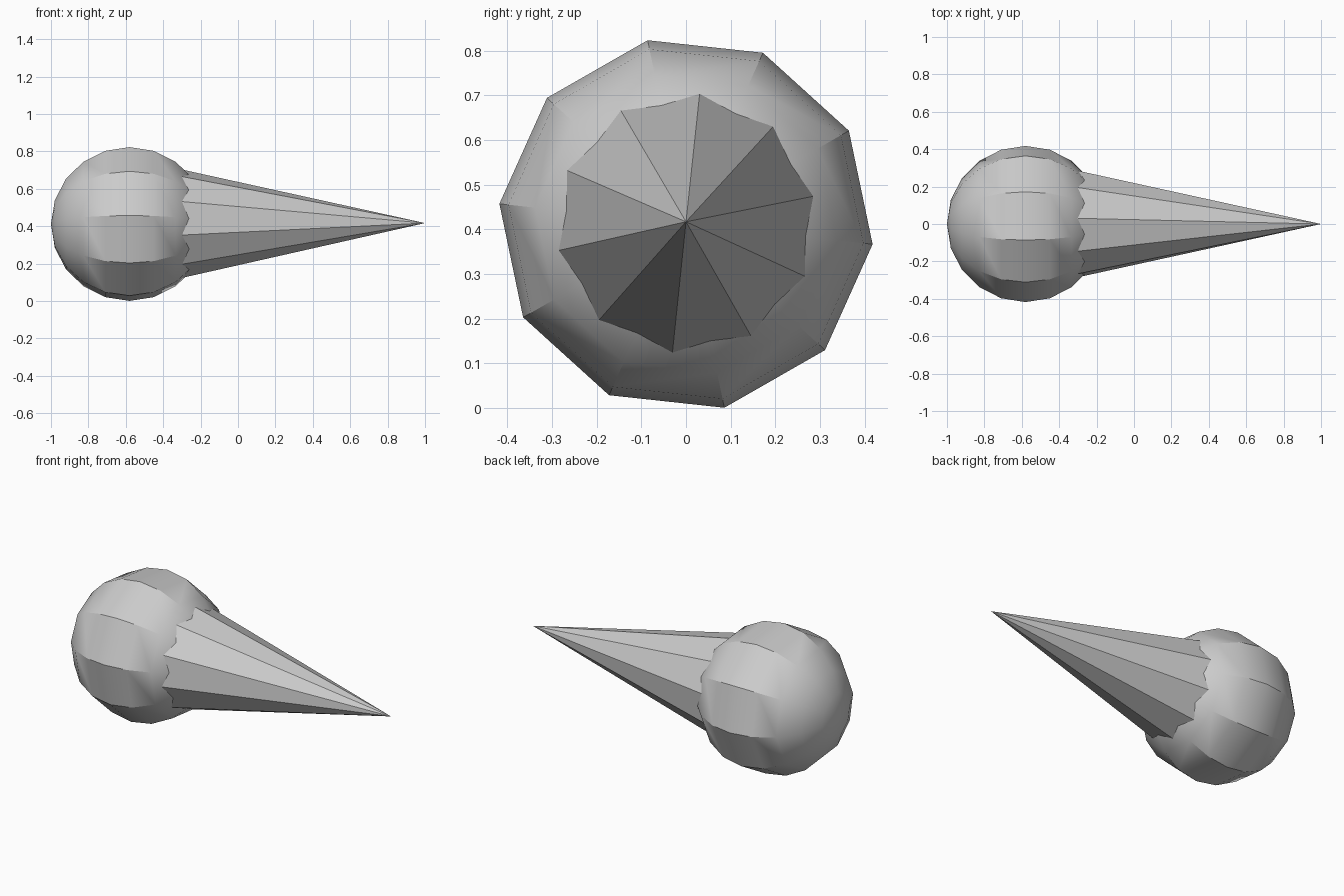
import bpy
import bmesh
import math

ball = bpy.data.objects.get("Cube")
if ball:
    bpy.data.objects.remove(ball, do_unlink=True)

SIDES = 10
CENTRE_Z = 0.412
BALL_X, BALL_R = -0.58, 0.42

grey = bpy.data.materials.new("grey")
grey.use_nodes = True
GREY = (0.6, 0.6, 0.6, 1.0)
grey.diffuse_color = GREY
grey.node_tree.nodes["Principled BSDF"].inputs["Base Color"].default_value = GREY


def lathe_x(name, profile, start_deg):
    """Turn (x, radius, z shift) points around the x axis; radius 0 makes a pole."""
    bm = bmesh.new()
    rings = []
    for x, r, dz in profile:
        if r == 0:
            rings.append([bm.verts.new((x, 0, CENTRE_Z + dz))] * SIDES)
            continue
        angles = [math.radians(start_deg) + math.tau * i / SIDES for i in range(SIDES)]
        rings.append([bm.verts.new((x, r * math.cos(a), CENTRE_Z + dz + r * math.sin(a)))
                      for a in angles])
    for a, b in zip(rings, rings[1:]):
        for i in range(SIDES):
            j = (i + 1) % SIDES
            corners = list(dict.fromkeys((a[i], a[j], b[j], b[i])))
            bm.faces.new(corners)
    # close an open end
    if profile[0][1] > 0:
        bm.faces.new(rings[0])
    bmesh.ops.recalc_face_normals(bm, faces=bm.faces)
    mesh = bpy.data.meshes.new(name)
    bm.to_mesh(mesh)
    bm.free()
    mesh.materials.append(grey)
    obj = bpy.data.objects.new(name, mesh)
    bpy.context.collection.objects.link(obj)
    bpy.ops.object.select_all(action='DESELECT')
    obj.select_set(True)
    bpy.context.view_layer.objects.active = obj
    bpy.ops.object.shade_smooth_by_angle(angle=math.radians(30))
    return obj


# Round ball: ten rings from pole to pole
steps = [math.pi * i / 10 for i in range(11)]
ball_profile = [(BALL_X - BALL_R * math.cos(t),
                 0 if i in (0, 10) else BALL_R * math.sin(t), 0)
                for i, t in enumerate(steps)]
lathe_x("ball", ball_profile, 101.8)

# Long spike whose base is buried in the ball
lathe_x("spike", [(-0.45, 0.224 * 1.45, 0.001), (1.0, 0, 0.005)], 84)
